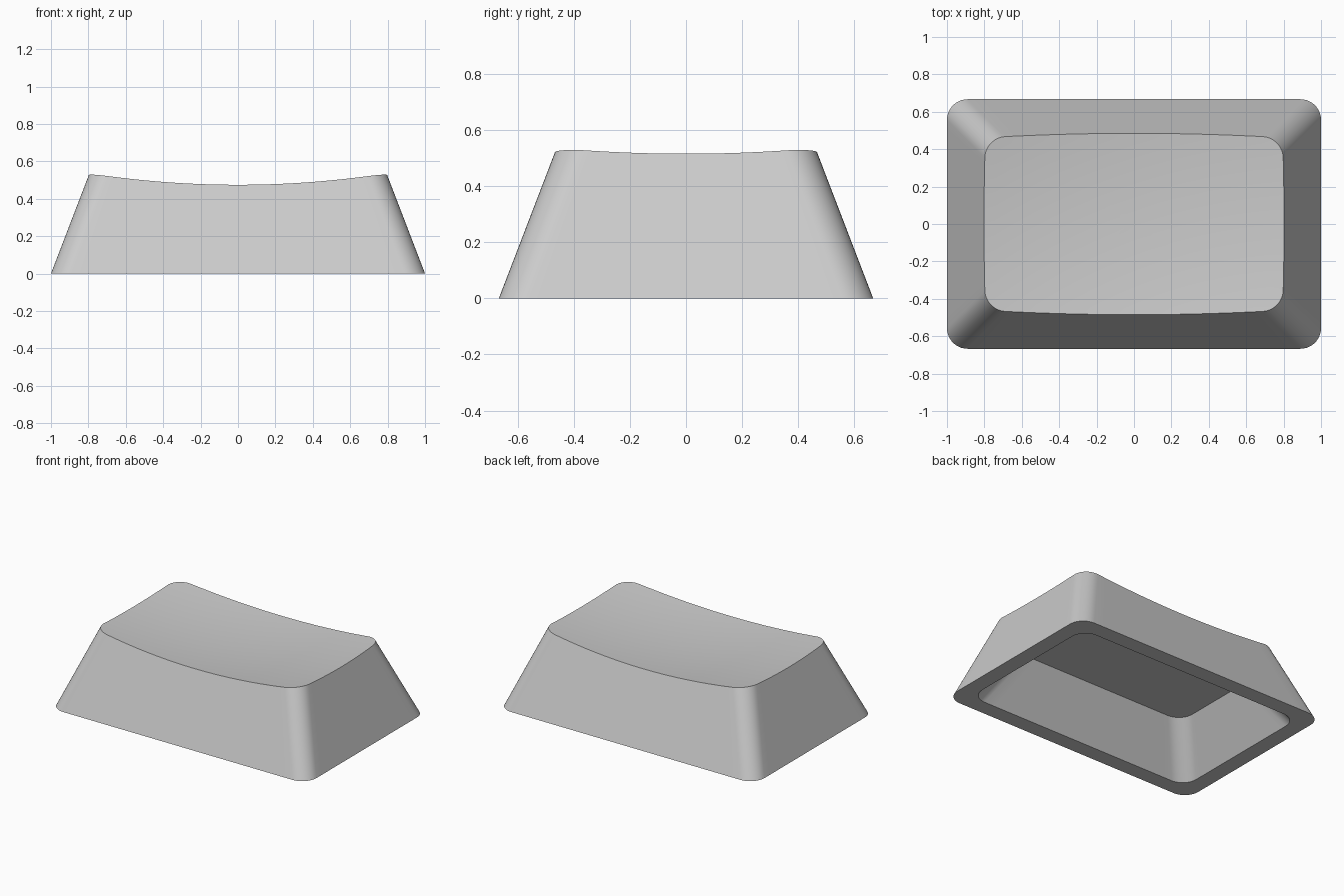
import bpy, bmesh, math
from mathutils import Vector

cube = bpy.data.objects.get("Cube")
if cube:
    bpy.data.objects.remove(cube, do_unlink=True)

HALF_X, HALF_Y = 1.0, 0.667   # footprint at the base
RADIUS = 0.11                 # corner rounding
TAPER = 0.384                 # inward lean per unit of height
WALL = 0.112                  # rim width at the base
CEILING, CEILING_INSET = 0.32, 0.308
CORNER_STEPS, EDGE_STEPS, RINGS = 10, 20, 14


def dish(x, y):
    """Height of the scooped top."""
    return 0.451 + 0.1 * (x * x + y * y)


def rounded_rect(inset):
    """Rounded rectangle outline with subdivided straight edges."""
    cx, cy = HALF_X - inset - RADIUS, HALF_Y - inset - RADIUS
    centres = [(cx, cy), (-cx, cy), (-cx, -cy), (cx, -cy)]
    arcs = []
    for q, (px, py) in enumerate(centres):
        angles = [(q + i / CORNER_STEPS) * math.pi / 2 for i in range(CORNER_STEPS + 1)]
        arcs.append([Vector((px + RADIUS * math.cos(a), py + RADIUS * math.sin(a), 0))
                     for a in angles])
    points = []
    for q, arc in enumerate(arcs):
        points += arc
        following = arcs[(q + 1) % 4][0]
        points += [arc[-1].lerp(following, i / EDGE_STEPS) for i in range(1, EDGE_STEPS)]
    return points


def top_point(base, upper):
    """Follow the sloping wall up until it meets the dish."""
    t = 0.5
    for _ in range(12):
        p = base.lerp(upper, t)
        t = dish(p.x, p.y)
    return Vector((p.x, p.y, t))


bm = bmesh.new()


def add_loop(points, z=None):
    return [bm.verts.new((p.x, p.y, p.z if z is None else z)) for p in points]


def bridge(a, b):
    n = len(a)
    for i in range(n):
        j = (i + 1) % n
        bm.faces.new((a[i], a[j], b[j], b[i]))


# Tapered outer wall
base = rounded_rect(0)
upper = rounded_rect(TAPER)
rim = [top_point(a, b) for a, b in zip(base, upper)]
outer_bottom = add_loop(base)
ring = add_loop(rim)
bridge(outer_bottom, ring)

# Dished top, built from shrinking rings
for k in range(RINGS - 1, 0, -1):
    s = k / RINGS
    inner = add_loop([Vector((p.x * s, p.y * s, dish(p.x * s, p.y * s))) for p in rim])
    bridge(ring, inner)
    ring = inner
centre = bm.verts.new((0, 0, dish(0, 0)))
for i, v in enumerate(ring):
    bm.faces.new((v, ring[(i + 1) % len(ring)], centre))

# Bottom rim, sloping cavity walls and flat ceiling
inner_bottom = add_loop(rounded_rect(WALL))
ceiling = add_loop(rounded_rect(CEILING_INSET), CEILING)
bridge(inner_bottom, outer_bottom)
bridge(ceiling, inner_bottom)
bm.faces.new(ceiling)
bmesh.ops.recalc_face_normals(bm, faces=bm.faces)

mesh = bpy.data.meshes.new("key_cap")
bm.to_mesh(mesh)
bm.free()
cap = bpy.data.objects.new("key_cap", mesh)
bpy.context.collection.objects.link(cap)

# Plain grey plastic
grey = bpy.data.materials.new("light_grey_plastic")
grey.use_nodes = True
colour = (0.6, 0.6, 0.6, 1)
grey.diffuse_color = colour
grey.node_tree.nodes["Principled BSDF"].inputs["Base Color"].default_value = colour
mesh.materials.append(grey)

# Smooth corners and dish, crisp rims
bpy.ops.object.select_all(action="DESELECT")
cap.select_set(True)
bpy.context.view_layer.objects.active = cap
bpy.ops.object.shade_smooth_by_angle(angle=math.radians(30))
